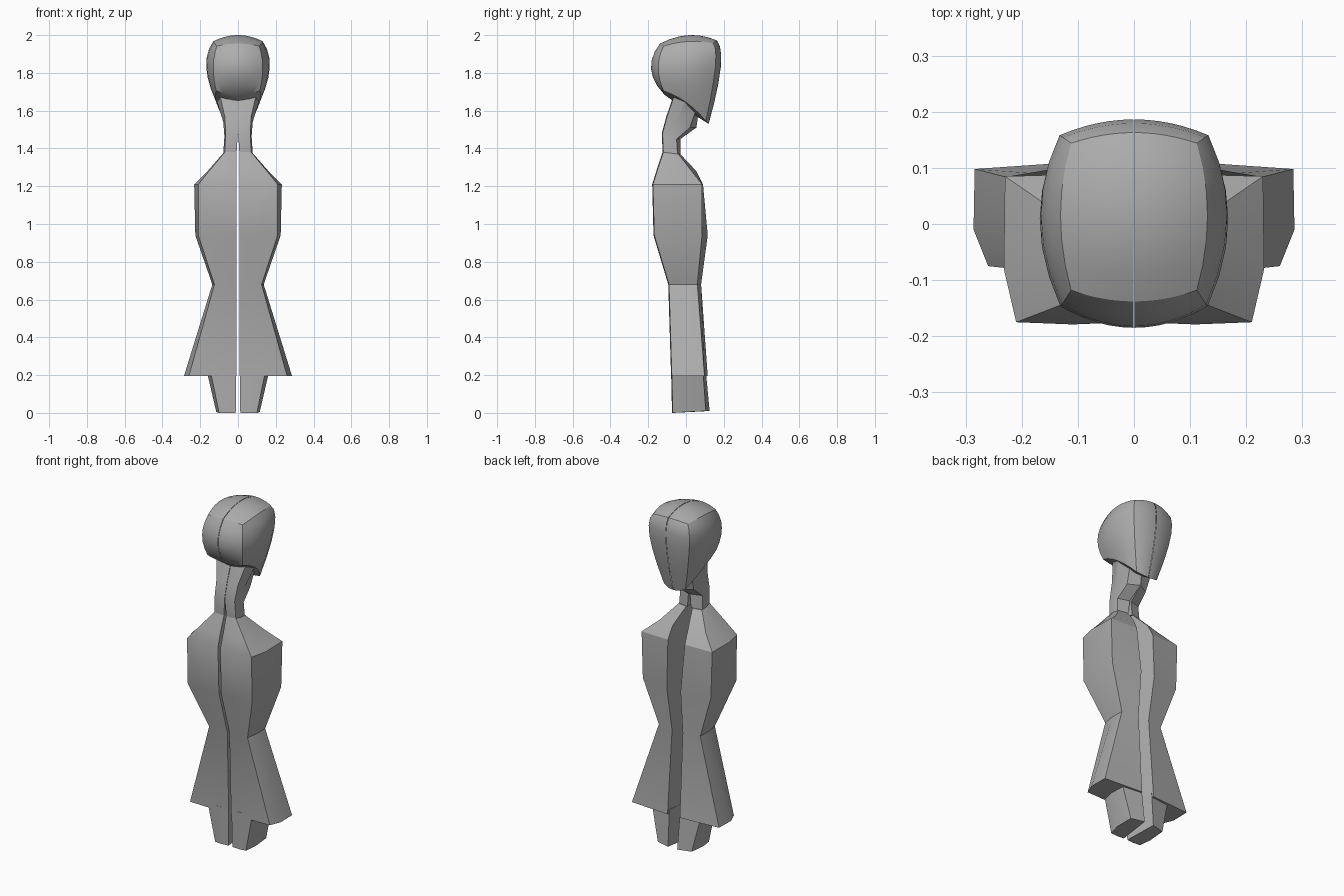
import bpy, bmesh, math

cube = bpy.data.objects.get("Cube")
if cube:
    bpy.data.objects.remove(cube, do_unlink=True)

# One plain grey for the whole figure
grey = bpy.data.materials.new("plain grey")
grey.use_nodes = True
color = (0.42, 0.42, 0.42, 1)
grey.diffuse_color = color
grey.node_tree.nodes["Principled BSDF"].inputs["Base Color"].default_value = color


def finish(name, bm, angle):
    """Make the mirrored, smooth-shaded object from a left half."""
    bmesh.ops.remove_doubles(bm, verts=bm.verts, dist=0.0005)
    bmesh.ops.recalc_face_normals(bm, faces=bm.faces)
    mesh = bpy.data.meshes.new(name)
    bm.to_mesh(mesh)
    bm.free()
    mesh.materials.append(grey)
    obj = bpy.data.objects.new(name, mesh)
    bpy.context.collection.objects.link(obj)
    mirror = obj.modifiers.new("Mirror", "MIRROR")
    mirror.use_mirror_merge = False
    bpy.ops.object.select_all(action="DESELECT")
    obj.select_set(True)
    bpy.context.view_layer.objects.active = obj
    bpy.ops.object.shade_smooth_by_angle(angle=math.radians(angle))
    return obj


def loft(name, rows):
    """Row: front z, back z, then (x, y) of front, side and back edges,
    then the (x, y) of the inner back edge and x of the inner front edge."""
    bm = bmesh.new()
    rings = []
    for zf, zb, front, side, back, inner, gap in rows:
        mid = (zf + zb) / 2
        bulge = ((front[0] + gap) / 2, front[1] - 0.004)
        points = [(gap, front[1], zf), (*bulge, zf), (*front, zf), (*side, mid),
                  (*back, zb), (*inner, zb)]
        rings.append([bm.verts.new(p) for p in points])
    n = len(rings[0])
    for low, high in zip(rings, rings[1:]):
        for i in range(n):
            j = (i + 1) % n
            bm.faces.new((low[i], low[j], high[j], high[i]))
    bm.faces.new(rings[0][::-1])
    bm.faces.new(rings[-1])
    return finish(name, bm, 30)


# Legs below the hem
loft("legs", [
    (0.0, 0.01, (0.10, -0.07), (0.115, 0.0), (0.11, 0.105), (0.03, 0.125), 0.012),
    (0.22, 0.22, (0.145, -0.075), (0.165, 0.0), (0.16, 0.09), (0.035, 0.105), 0.01),
])

# Split gown from hem to neck base, open down the back
loft("gown", [
    (0.195, 0.195, (0.26, -0.075), (0.286, -0.01), (0.284, 0.098), (0.04, 0.115), 0.008),
    (0.68, 0.68, (0.125, -0.09), (0.136, -0.02), (0.135, 0.06), (0.035, 0.08), 0.007),
    (0.94, 0.94, (0.21, -0.168), (0.226, -0.07), (0.222, 0.085), (0.045, 0.115), 0.007),
    (1.21, 1.21, (0.21, -0.175), (0.232, -0.08), (0.23, 0.085), (0.055, 0.09), 0.008),
    (1.29, 1.28, (0.145, -0.15), (0.157, -0.06), (0.15, 0.03), (0.05, 0.055), 0.009),
    (1.38, 1.37, (0.07, -0.12), (0.078, -0.08), (0.076, -0.04), (0.02, -0.03), 0.007),
])

# Neck flaring back into the head
loft("neck", [
    (1.38, 1.37, (0.07, -0.12), (0.078, -0.08), (0.076, -0.045), (0.012, -0.03), 0.007),
    (1.48, 1.45, (0.065, -0.124), (0.072, -0.085), (0.072, -0.05), (0.005, -0.03), 0.001),
    (1.57, 1.51, (0.07, -0.10), (0.078, -0.05), (0.065, 0.02), (0.001, 0.055), 0.001),
    (1.70, 1.62, (0.10, -0.055), (0.115, 0.0), (0.075, 0.06), (0.001, 0.07), 0.001),
])

# Head: edge rails as (centre y, centre z, side x, side y, side z),
# running front, middle, back for bottom, middle and top levels
HEAD = {
    "bottom": [(-0.115, 1.685, 0.115, -0.12, 1.705), (-0.02, 1.62, 0.115, 0.0, 1.645),
               (0.12, 1.53, 0.07, 0.105, 1.545)],
    "middle": [(-0.185, 1.82, 0.131, -0.147, 1.83), None, (0.184, 1.83, 0.13, 0.155, 1.83)],
    "top": [(-0.138, 1.955, 0.112, -0.118, 1.942), (0.015, 2.0, 0.131, 0.015, 1.967),
            (0.163, 1.972, 0.112, 0.144, 1.957)],
}
SIDE_CENTRE = (0.168, 0.01, 1.83)
STEPS = 6


def quadratic(points, t):
    w = ((1 - t) * (1 - 2 * t), 4 * t * (1 - t), t * (2 * t - 1))
    return [sum(wi * p[k] for wi, p in zip(w, points)) for k in range(len(points[0]))]


def across(rail, u):
    cy, cz, sx, sy, sz = rail
    x = max(sx * u, 0.001)
    return (x, cy + (sy - cy) * u * u, cz + (sz - cz) * u * u)


def patch(bm, func):
    grid = [[bm.verts.new(func(i / STEPS, j / STEPS)) for j in range(STEPS + 1)]
            for i in range(STEPS + 1)]
    for i in range(STEPS):
        for j in range(STEPS):
            bm.faces.new((grid[i][j], grid[i + 1][j], grid[i + 1][j + 1], grid[i][j + 1]))


def side_patch(u, v):
    levels = []
    for level in ("bottom", "middle", "top"):
        edge = [r[2:] if r else SIDE_CENTRE for r in HEAD[level]]
        levels.append(quadratic(edge, u))
    return quadratic(levels, v)


bm = bmesh.new()
for level in ("bottom", "top"):
    patch(bm, lambda u, v: across(quadratic(HEAD[level], v), u))
for end in (0, 2):
    column = [HEAD[level][end] for level in ("bottom", "middle", "top")]
    patch(bm, lambda u, v: across(quadratic(column, v), u))
patch(bm, side_patch)
finish("head", bm, 28)
